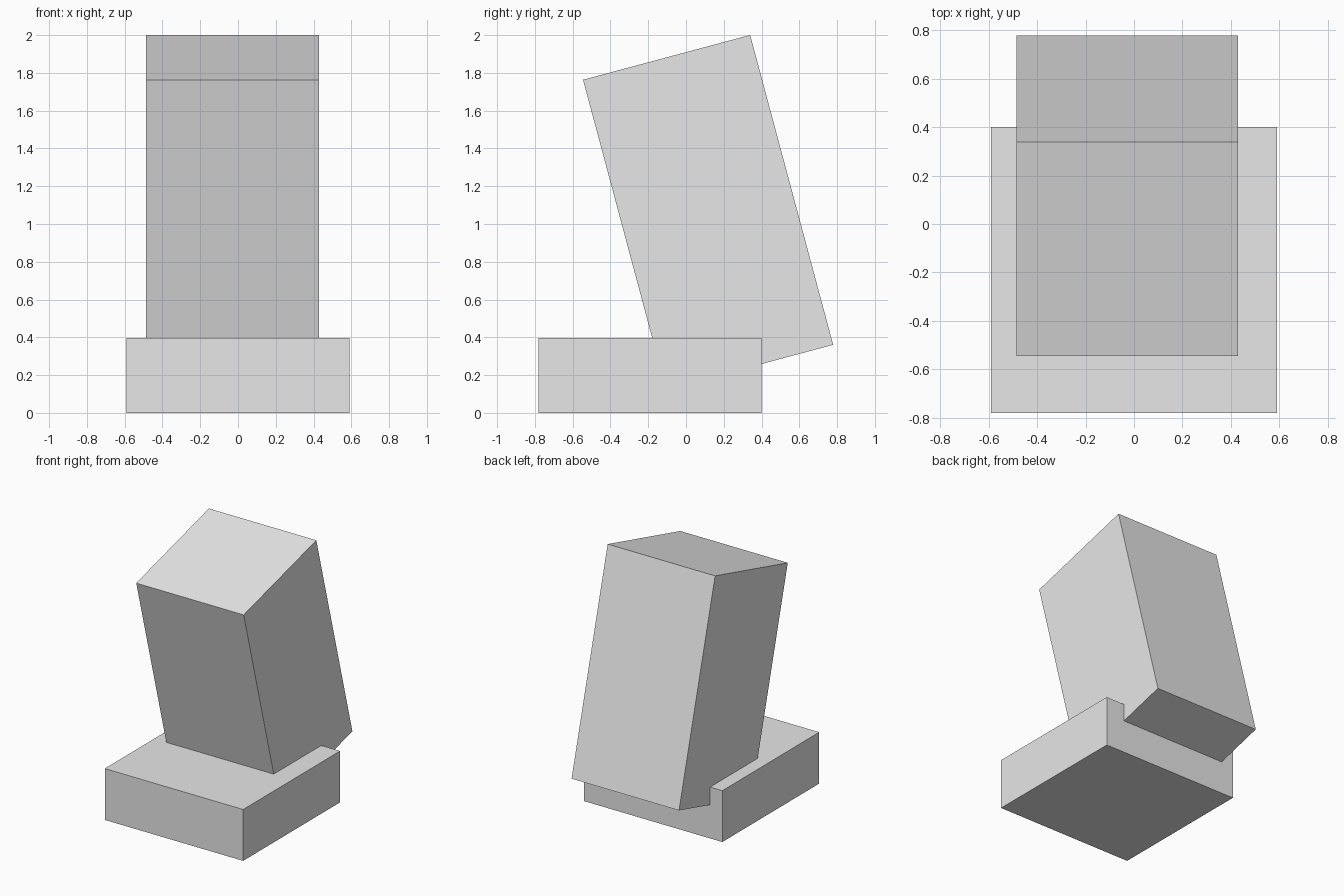
import bpy
import math

cube = bpy.data.objects.get("Cube")
if cube:
    bpy.data.objects.remove(cube, do_unlink=True)

# Single plain grey
GREY = (0.8, 0.8, 0.8, 1.0)
grey = bpy.data.materials.new("light_grey")
grey.use_nodes = True
grey.diffuse_color = GREY
for node in grey.node_tree.nodes:
    if node.type == 'BSDF_PRINCIPLED':
        node.inputs["Base Color"].default_value = GREY


def block(name, centre, size, tilt=0.0):
    """Flat-faced box, tilted about the x axis by a number of degrees."""
    bpy.ops.mesh.primitive_cube_add(size=1, location=centre,
                                    rotation=(math.radians(tilt), 0, 0))
    obj = bpy.context.object
    obj.name = name
    obj.scale = size
    obj.data.materials.append(grey)
    return obj


# Low square base
block("base", (0, -0.19, 0.198), (1.18, 1.18, 0.396))

# Tall block leaning forward, its lower end sunk into the base
block("leaning_block", (-0.028, 0.117, 1.062), (0.916, 0.916, 1.698), tilt=15)
